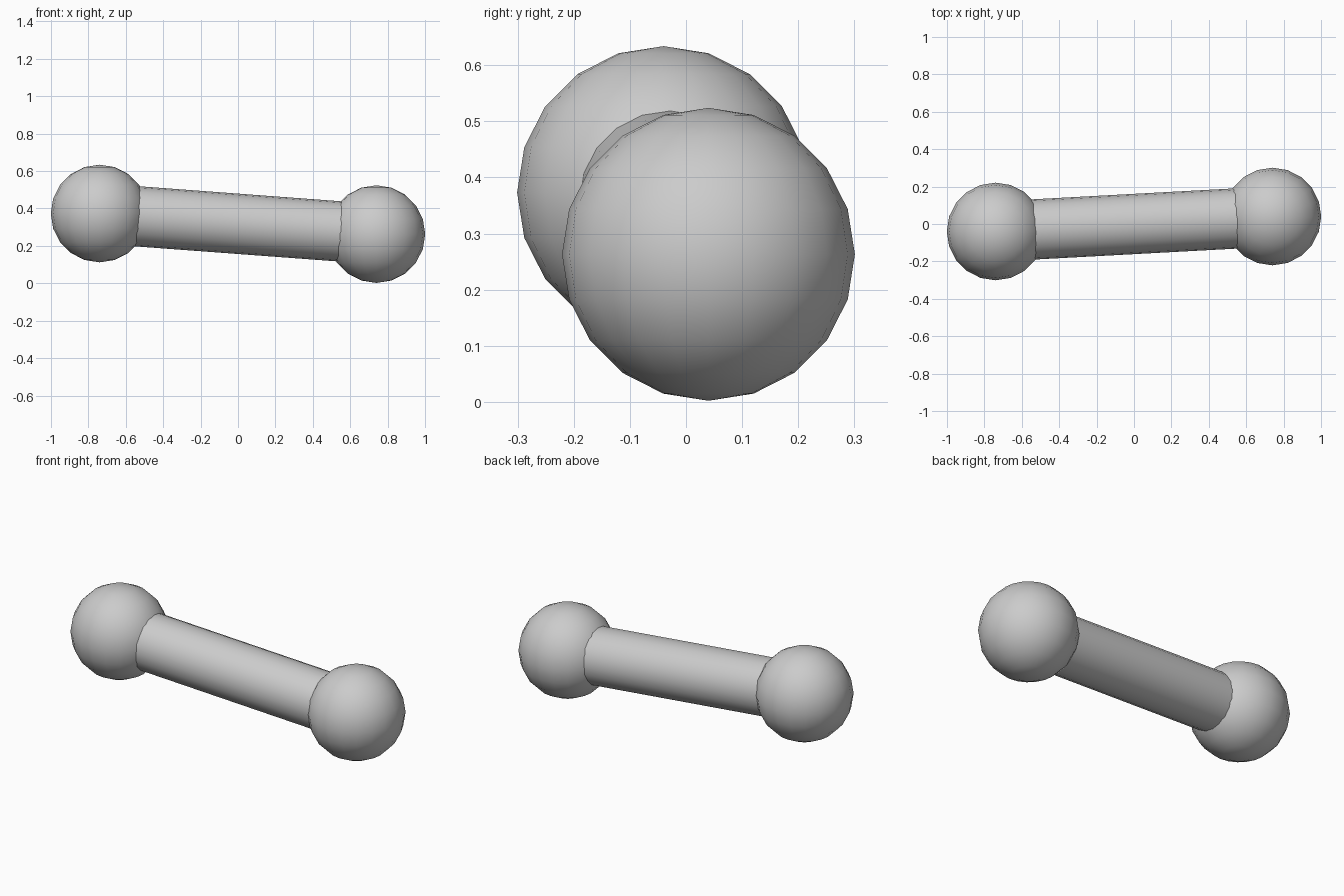
import bpy
from mathutils import Vector

cube = bpy.data.objects.get("Cube")
if cube:
    bpy.data.objects.remove(cube, do_unlink=True)

LEFT_CENTRE = Vector((0.74, 0.04, 0.263))
RIGHT_CENTRE = Vector((-0.74, -0.04, 0.373))
BALL_RADIUS = 0.261
BAR_RADIUS = 0.161
SIDES = 20

grey = bpy.data.materials.new("light_grey")
grey.use_nodes = True
colour = (0.6, 0.6, 0.6, 1)
grey.diffuse_color = colour
grey.node_tree.nodes["Principled BSDF"].inputs["Base Color"].default_value = colour


def finish(name):
    obj = bpy.context.object
    obj.name = name
    obj.data.materials.append(grey)
    bpy.ops.object.shade_smooth_by_angle()
    return obj


# End balls
for name, centre in (("left_ball", LEFT_CENTRE), ("right_ball", RIGHT_CENTRE)):
    bpy.ops.mesh.primitive_uv_sphere_add(
        segments=SIDES, ring_count=SIDES // 2, radius=BALL_RADIUS, location=centre)
    finish(name)

# Connecting bar, running from ball centre to ball centre
axis = LEFT_CENTRE - RIGHT_CENTRE
bpy.ops.mesh.primitive_cylinder_add(
    vertices=SIDES, radius=BAR_RADIUS, depth=axis.length,
    location=(LEFT_CENTRE + RIGHT_CENTRE) / 2)
bar = finish("connecting_bar")
bar.rotation_euler = axis.to_track_quat("Z", "Y").to_euler()
